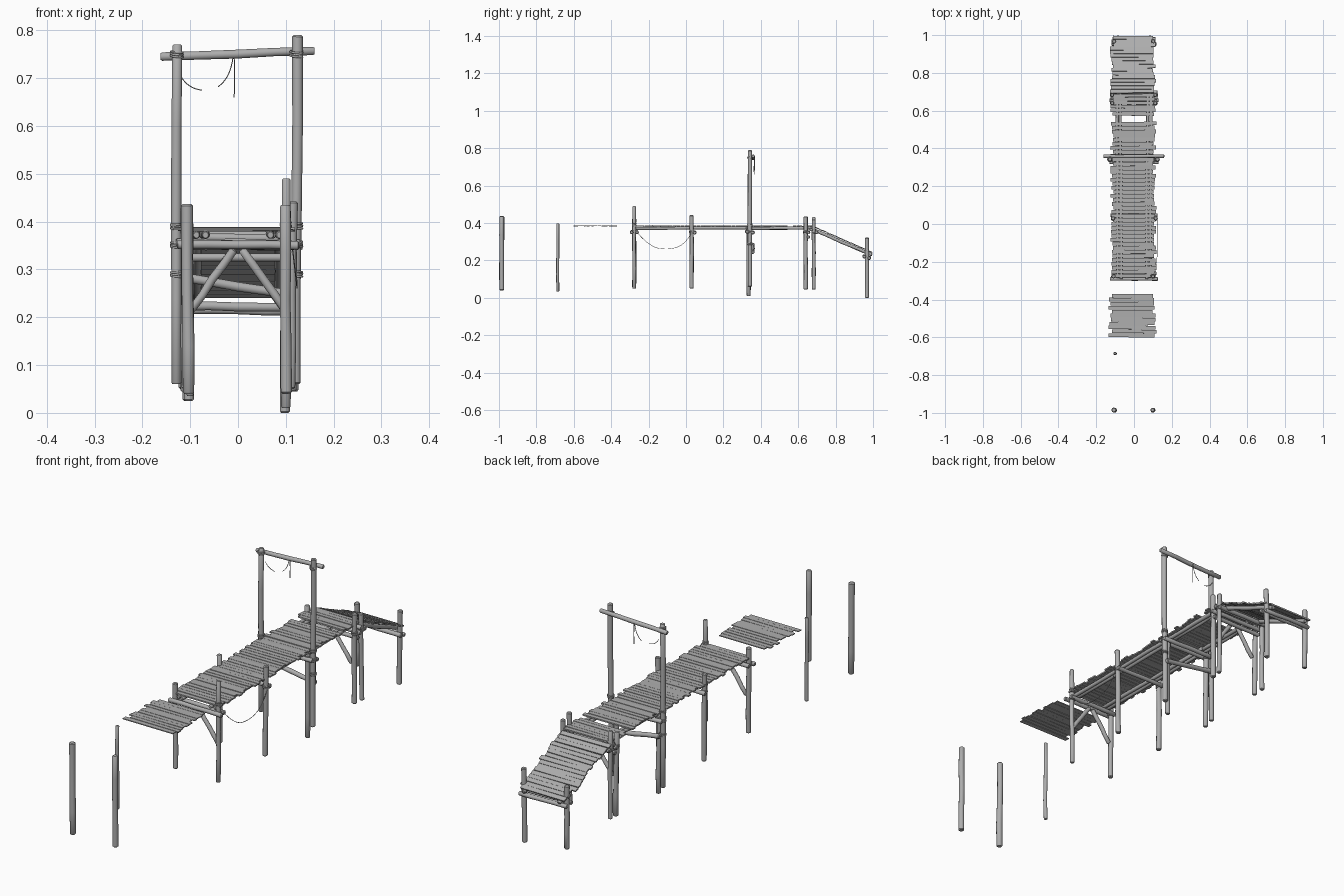
import bpy, bmesh, math, random
from mathutils import Vector, Matrix

random.seed(4)
if "Cube" in bpy.data.objects:
    bpy.data.objects.remove(bpy.data.objects["Cube"], do_unlink=True)

wood = bpy.data.materials.new("weathered_grey")
wood.use_nodes = True
GREY = (0.42, 0.42, 0.42, 1)
wood.diffuse_color = GREY
wood.node_tree.nodes["Principled BSDF"].inputs["Base Color"].default_value = GREY


def finish(name, bm, smooth=True):
    bmesh.ops.recalc_face_normals(bm, faces=bm.faces)
    mesh = bpy.data.meshes.new(name)
    bm.to_mesh(mesh)
    bm.free()
    mesh.materials.append(wood)
    obj = bpy.data.objects.new(name, mesh)
    bpy.context.collection.objects.link(obj)
    if smooth:
        bpy.ops.object.select_all(action="DESELECT")
        obj.select_set(True)
        bpy.context.view_layer.objects.active = obj
        bpy.ops.object.shade_smooth_by_angle(angle=math.radians(40))
    return obj


def log(name, a, b, r, sides=10, wobble=0.0015):
    """Slightly crooked round timber with chamfered ends."""
    a, b = Vector(a), Vector(b)
    axis = b - a
    rot = axis.to_track_quat("Z", "Y")
    edge = min(0.3 * r / axis.length, 0.1)
    bm = bmesh.new()
    rings = []
    for t in (0, edge, 0.25, 0.5, 0.75, 1 - edge, 1):
        inner = 0 < t < 1
        size = r * (random.uniform(0.94, 1.04) if inner else 0.72)
        off = Vector((random.uniform(-wobble, wobble), random.uniform(-wobble, wobble), 0))
        if not 0.2 < t < 0.8:
            off *= 0
        ring = []
        for i in range(sides):
            ang = 2 * math.pi * i / sides
            p = Vector((math.cos(ang), math.sin(ang), 0)) * size + off
            ring.append(bm.verts.new(a + axis * t + rot @ p))
        rings.append(ring)
    for lo, hi in zip(rings, rings[1:]):
        for i in range(sides):
            j = (i + 1) % sides
            bm.faces.new((lo[i], lo[j], hi[j], hi[i]))
    bm.faces.new(rings[0])
    bm.faces.new(rings[-1])
    return finish(name, bm)


def planks(name, start, end, x0, x1, rag, thick=0.006, pitch=0.0212):
    """Row of ragged boards between two (y, z) points."""
    (ya, za), (yb, zb) = start, end
    length = math.hypot(yb - ya, zb - za)
    count = round(length / pitch)
    tilt = math.atan2(zb - za, yb - ya)
    bm = bmesh.new()
    for i in range(count):
        t = (i + 0.5) / count
        left = x0 + random.uniform(-rag, rag)
        right = x1 + random.uniform(-rag, rag)
        width = length / count * random.uniform(0.86, 0.98)
        mat = (Matrix.Translation(((left + right) / 2, ya + (yb - ya) * t,
                                   za + (zb - za) * t + random.uniform(-0.001, 0.001)))
               @ Matrix.Rotation(tilt + random.uniform(-0.04, 0.04), 4, "X")
               @ Matrix.Rotation(random.uniform(-0.012, 0.012), 4, "Z")
               @ Matrix.Diagonal((right - left, width, thick, 1)))
        bmesh.ops.create_cube(bm, size=1, matrix=mat)
    return finish(name, bm, smooth=False)


def rope(name, points, r=0.0012):
    curve = bpy.data.curves.new(name, "CURVE")
    curve.dimensions = "3D"
    curve.bevel_depth = r
    curve.bevel_resolution = 1
    curve.use_fill_caps = True
    curve.materials.append(wood)
    spline = curve.splines.new("NURBS")
    spline.points.add(len(points) - 1)
    for p, co in zip(spline.points, points):
        p.co = (*co, 1)
    spline.use_endpoint_u = True
    spline.order_u = 3
    bpy.context.collection.objects.link(bpy.data.objects.new(name, curve))


def lashing(name, x, y, z, r):
    """Three rope turns around a post."""
    for k in range(3):
        bpy.ops.mesh.primitive_torus_add(
            major_radius=r + 0.001, minor_radius=0.0022, major_segments=12, minor_segments=6,
            location=(x, y, z + (k - 1) * 0.0045),
            rotation=(random.uniform(-0.15, 0.15), random.uniform(-0.15, 0.15), 0))
        obj = bpy.context.object
        obj.name = name
        obj.data.materials.append(wood)
        bpy.ops.object.shade_smooth()


# Posts: name, x, y, bottom, top, radius
POSTS = (
    ("front_post_right", -0.105, -0.985, 0.04, 0.437, 0.013),
    ("front_post_left", 0.1, -0.985, 0.04, 0.435, 0.012),
    ("lone_post", -0.1, -0.685, 0.035, 0.397, 0.008),
    ("deck_front_post_right", -0.107, -0.277, 0.055, 0.425, 0.011),
    ("deck_front_post_left", 0.1, -0.277, 0.05, 0.49, 0.01),
    ("second_post_right", -0.109, 0.03, 0.05, 0.43, 0.011),
    ("second_post_left", 0.112, 0.03, 0.05, 0.442, 0.011),
    ("gate_post_right", -0.128, 0.342, 0.06, 0.77, 0.0115),
    ("gate_post_left", 0.122, 0.342, 0.06, 0.79, 0.0115),
    ("gate_stub_right", -0.105, 0.335, 0.025, 0.37, 0.011),
    ("gate_stub_left", 0.1, 0.335, 0.01, 0.37, 0.011),
    ("bend_post_right", -0.113, 0.64, 0.045, 0.41, 0.011),
    ("bend_post_left", 0.112, 0.64, 0.045, 0.435, 0.011),
    ("slope_post_right", -0.115, 0.683, 0.05, 0.432, 0.01),
    ("slope_post_left", 0.115, 0.683, 0.045, 0.42, 0.01),
    ("end_post_right", -0.105, 0.967, 0.025, 0.3, 0.011),
    ("end_post_left", 0.1, 0.967, 0.0, 0.322, 0.011),
)
for name, x, y, low, top, r in POSTS:
    lean = random.uniform(-0.003, 0.003)
    log(name, (x - lean, y, low), (x + lean, y, top), r)
    if -0.5 < y < 0.9:
        lashing(name + "_lashing", x, y, 0.352, r)
for x in (-0.128, 0.122):
    lashing("gate_low_lashing", x, 0.342, 0.29, 0.0115)
    lashing("gate_deck_lashing", x, 0.342, 0.39, 0.0115)
    lashing("gate_top_lashing", x, 0.342, 0.75, 0.0115)
lashing("front_deck_lashing", 0.1, -0.277, 0.392, 0.01)

# Crossbeams under the deck at each row of posts
for y, z, half in ((-0.291, 0.351, 0.128), (-0.262, 0.351, 0.12), (0.046, 0.35, 0.125),
                   (0.326, 0.355, 0.13), (0.357, 0.35, 0.135), (0.655, 0.35, 0.13),
                   (0.669, 0.366, 0.125), (0.698, 0.352, 0.125),
                   (0.953, 0.222, 0.12), (0.98, 0.214, 0.115)):
    log("crossbeam", (-half, y, z + 0.001), (half, y, z - 0.001), 0.0095)
log("slanted_tie_beam", (-0.125, 0.357, 0.285), (0.125, 0.357, 0.245), 0.01)
log("bend_tie_beam", (-0.12, 0.655, 0.325), (0.12, 0.655, 0.325), 0.009)

# Long stringers below the boards, in pairs on each side
for side in (-1, 1):
    for x, y0, y1 in ((0.068, -0.29, 0.36), (0.087, -0.285, 0.35),
                      (0.072, 0.33, 0.69), (0.09, 0.32, 0.685)):
        log("deck_stringer", (side * x, y0, 0.372), (side * x, y1, 0.374), 0.0085)
    log("slope_stringer", (side * 0.085, 0.675, 0.367), (side * 0.085, 0.995, 0.229), 0.009)
    # Diagonal braces
    for y in (-0.277, 0.64):
        log("diagonal_brace", (side * 0.098, y, 0.215), (side * 0.008, y, 0.342), 0.009)

# Boards
planks("floating_boards", (-0.6, 0.385), (-0.37, 0.385), -0.127, 0.108, 0.012, 0.004)
planks("main_boards", (-0.285, 0.384), (0.542, 0.384), -0.117, 0.11, 0.009)
planks("bend_boards", (0.572, 0.384), (0.69, 0.382), -0.118, 0.11, 0.01)
planks("slope_boards", (0.693, 0.376), (0.995, 0.243), -0.118, 0.108, 0.01)

# Gate top beam and hanging ropes
log("gate_beam", (-0.162, 0.359, 0.745), (0.16, 0.359, 0.757), 0.0095)
rope("gate_rope_right", ((-0.12, 0.359, 0.705), (-0.105, 0.359, 0.678), (-0.075, 0.359, 0.675)))
rope("gate_rope_middle", ((-0.01, 0.366, 0.748), (-0.015, 0.366, 0.7), (-0.042, 0.366, 0.682)))
rope("gate_rope_end", ((-0.008, 0.368, 0.748), (-0.007, 0.368, 0.7), (-0.008, 0.368, 0.66)))
rope("side_rope", ((0.112, -0.27, 0.36), (0.122, -0.2, 0.275), (0.124, -0.09, 0.255),
                   (0.122, 0.0, 0.29), (0.122, 0.03, 0.35)))
